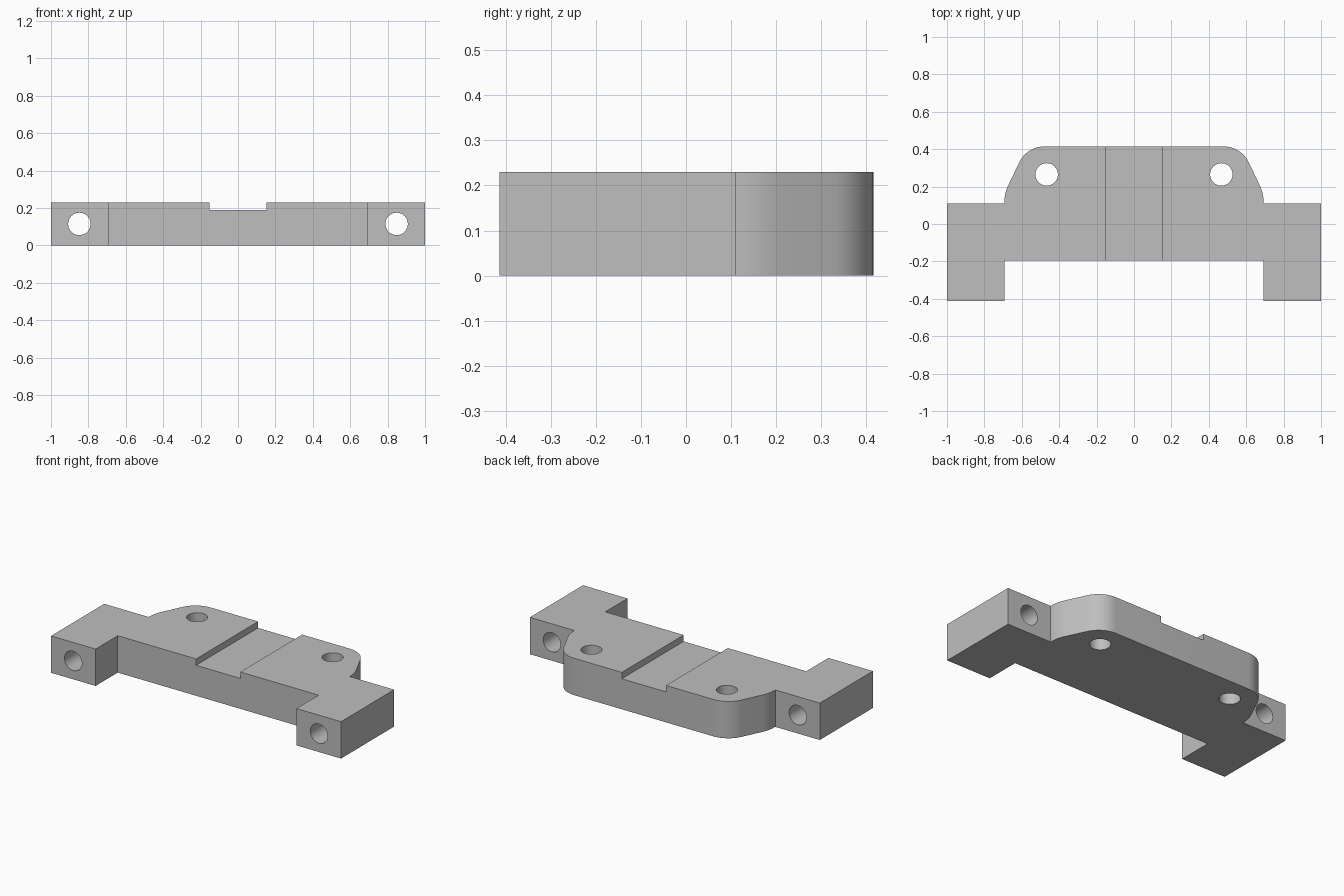
import bpy, bmesh, math
from mathutils import Vector, Matrix

cube = bpy.data.objects.get("Cube")
if cube:
    bpy.data.objects.remove(cube, do_unlink=True)

HEIGHT = 0.23
HOLE_RADIUS = 0.06

grey = bpy.data.materials.new("plain grey")
grey.use_nodes = True
colour = (0.52, 0.52, 0.52, 1)
grey.diffuse_color = colour
grey.node_tree.nodes["Principled BSDF"].inputs["Base Color"].default_value = colour


def make_object(name, bm):
    bmesh.ops.recalc_face_normals(bm, faces=bm.faces)
    mesh = bpy.data.meshes.new(name)
    bm.to_mesh(mesh)
    bm.free()
    mesh.materials.append(grey)
    obj = bpy.data.objects.new(name, mesh)
    bpy.context.collection.objects.link(obj)
    return obj


def fillet(before, corner, after, radius, steps=10):
    """Points of a round arc replacing a corner between two straight edges."""
    c = Vector(corner)
    a = (Vector(before) - c).normalized()
    b = (Vector(after) - c).normalized()
    half = a.angle(b) / 2
    centre = c + (a + b).normalized() * radius / math.sin(half)
    start = c + a * radius / math.tan(half) - centre
    turn = start.angle_signed(c + b * radius / math.tan(half) - centre)
    return [centre + Matrix.Rotation(-turn * i / steps, 2) @ start
            for i in range(steps + 1)]


# Bracket body: half outline, mirrored and extruded
shoulder, lower, upper, middle = (0.693, 0.11), (0.693, 0.163), (0.573, 0.415), (0, 0.415)
half = [Vector(p) for p in ((0.693, -0.195), (0.693, -0.413), (1, -0.413), (1, 0.11), shoulder)]
half += fillet(shoulder, lower, upper, 0.21)
half += fillet(lower, upper, middle, 0.15)
outline = half + [Vector((-p.x, p.y)) for p in reversed(half)]

bm = bmesh.new()
base = bm.faces.new([bm.verts.new((p.x, p.y, 0)) for p in outline])
top = bmesh.ops.extrude_face_region(bm, geom=[base])["geom"]
bmesh.ops.translate(bm, vec=(0, 0, HEIGHT),
                    verts=[v for v in top if isinstance(v, bmesh.types.BMVert)])
body = make_object("mounting_bracket", bm)


def hole_cutter(name, location, tilt):
    bm = bmesh.new()
    matrix = Matrix.Translation(location) @ Matrix.Rotation(tilt, 4, "X")
    bmesh.ops.create_cone(bm, cap_ends=True, segments=40, radius1=HOLE_RADIUS,
                          radius2=HOLE_RADIUS, depth=1.4, matrix=matrix)
    return make_object(name, bm)


# Cutters: two upright holes, two holes through the lugs, one shallow channel
cutters = []
for side, label in ((1, "left"), (-1, "right")):
    cutters.append(hole_cutter(label + "_plate_hole", (side * 0.467, 0.265, 0.1), 0))
    cutters.append(hole_cutter(label + "_lug_hole", (side * 0.848, 0, 0.115), math.pi / 2))
bm = bmesh.new()
bmesh.ops.create_cube(bm, size=1, matrix=Matrix.Translation((0, 0, 0.29))
                      @ Matrix.Diagonal((0.305, 2, 0.2, 1)))
cutters.append(make_object("channel_cutter", bm))

# Cut the body, then discard the cutters
bpy.ops.object.select_all(action="DESELECT")
bpy.context.view_layer.objects.active = body
body.select_set(True)
for cutter in cutters:
    cutter.hide_render = True
    cut = body.modifiers.new(cutter.name, "BOOLEAN")
    cut.operation = "DIFFERENCE"
    cut.solver = "EXACT"
    cut.object = cutter
    bpy.ops.object.modifier_apply(modifier=cut.name)
for cutter in cutters:
    bpy.data.objects.remove(cutter, do_unlink=True)

bpy.ops.object.shade_smooth_by_angle(angle=math.radians(25))
